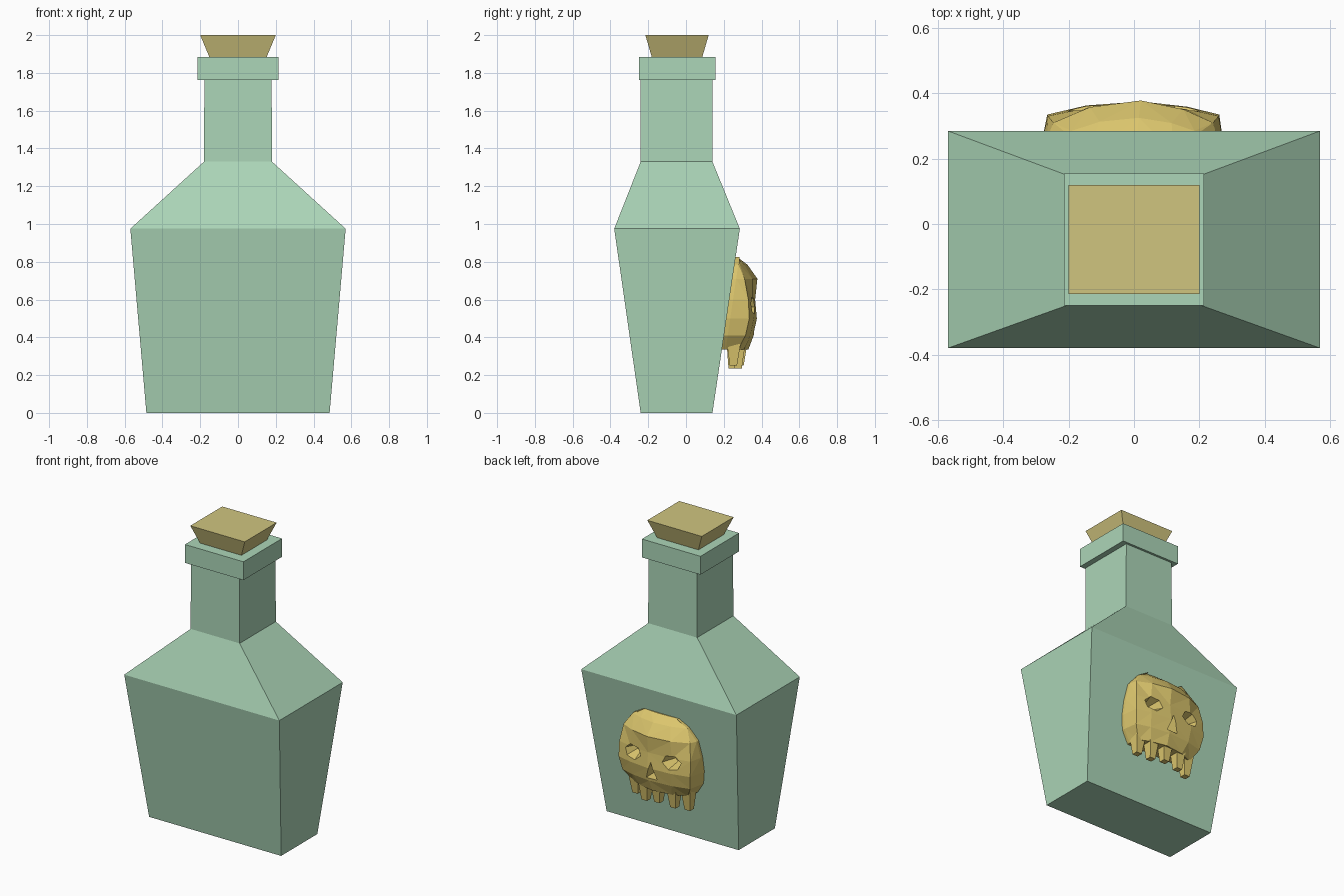
import bpy, bmesh, math
from mathutils import Matrix, Vector

if "Cube" in bpy.data.objects:
    bpy.data.objects.remove(bpy.data.objects["Cube"])


def material(name, rgb):
    m = bpy.data.materials.new(name)
    m.diffuse_color = (*rgb, 1)
    m.use_nodes = True
    m.node_tree.nodes["Principled BSDF"].inputs["Base Color"].default_value = m.diffuse_color
    return m


GLASS = material("pale green glass", (0.413, 0.672, 0.479))
CORK = material("cork", (0.631, 0.558, 0.212))
BONE = material("old gold", (0.72, 0.57, 0.155))


def finish(name, bm, mat):
    bmesh.ops.recalc_face_normals(bm, faces=bm.faces)
    me = bpy.data.meshes.new(name)
    bm.to_mesh(me)
    bm.free()
    me.materials.append(mat)
    ob = bpy.data.objects.new(name, me)
    bpy.context.collection.objects.link(ob)
    return ob


def loft(name, rings, mat):
    """Join closed rings of points, capping both ends."""
    bm = bmesh.new()
    rows = [[bm.verts.new(p) for p in ring] for ring in rings]
    n = len(rows[0])
    for a, b in zip(rows, rows[1:]):
        for i in range(n):
            j = (i + 1) % n
            bm.faces.new((a[i], a[j], b[j], b[i]))
    bm.faces.new(rows[0])
    bm.faces.new(rows[-1])
    return finish(name, bm, mat)


def rect(hx, y0, y1, z):
    return [(-hx, y0, z), (hx, y0, z), (hx, y1, z), (-hx, y1, z)]


# Bottle: body, shoulders, neck and lip in one square-sided loft
loft("bottle", [rect(*r) for r in (
    (0.485, -0.24, 0.14, 0), (0.57, -0.38, 0.285, 0.975),
    (0.18, -0.24, 0.14, 1.33), (0.178, -0.24, 0.14, 1.763),
    (0.215, -0.25, 0.155, 1.763), (0.215, -0.25, 0.155, 1.885))], GLASS)

# Stopper, flaring upward
loft("stopper", [rect(0.15, -0.18, 0.085, 1.88),
                 rect(0.2, -0.215, 0.12, 2.0)], CORK)


def wall(z):
    """Depth of the bottle's back face at height z."""
    return 0.14 + 0.145 * z / 0.975


# Skull relief: faceted half-rings stacked up the back face
def skull_ring(z, w, side, front):
    back = wall(z) - 0.03
    pts = [(-w, back), (-w, wall(z) + 0.02), (-w * 0.93, side),
           (-w * 0.5, side * 0.3 + front * 0.7), (w * 0.1, front),
           (w * 0.6, side * 0.4 + front * 0.6), (w * 0.95, side),
           (w, wall(z) + 0.02), (w, back)]
    return [(x - 0.005, y, z) for x, y in pts]


skull = loft("skull", [skull_ring(*r) for r in (
    (0.335, 0.215, 0.275, 0.33), (0.41, 0.265, 0.315, 0.358),
    (0.50, 0.28, 0.335, 0.375), (0.60, 0.278, 0.33, 0.366),
    (0.71, 0.26, 0.31, 0.378), (0.785, 0.2, 0.285, 0.325),
    (0.826, 0.13, 0.262, 0.27))], BONE)
bm = bmesh.new()
bm.from_mesh(skull.data)
bmesh.ops.triangulate(bm, faces=bm.faces)
bm.to_mesh(skull.data)
bm.free()


# Sockets: tapered cutters pointing into the skull
def socket(name, x, z, rx, rz, y_in, taper, sides, turn):
    def ring(y, s):
        return [(x + rx * s * math.cos(turn + math.tau * i / sides), y,
                 z + rz * s * math.sin(turn + math.tau * i / sides))
                for i in range(sides)]
    cut = loft(name, [ring(y_in, taper), ring(0.42, 1.25)], BONE)
    cut.hide_render = True
    cut.hide_viewport = True
    mod = skull.modifiers.new(name, "BOOLEAN")
    mod.operation = "DIFFERENCE"
    mod.solver = "EXACT"
    mod.object = cut


socket("eye_cutter_right", 0.145, 0.57, 0.075, 0.055, 0.275, 0.4, 6, 0.2)
socket("eye_cutter_left", -0.145, 0.57, 0.075, 0.055, 0.275, 0.4, 6, -0.2)
socket("nose_cutter", 0.0, 0.465, 0.04, 0.065, 0.17, 0.8, 3, math.pi / 2)

# Teeth: tapered pegs hanging along the jaw's curve
for i, (x, y, tip) in enumerate(((0.185, 0.255, 0.25), (0.1, 0.28, 0.235),
                                 (0.0, 0.29, 0.25), (-0.11, 0.28, 0.24),
                                 (-0.195, 0.25, 0.235))):
    def peg(h, z, dy):
        return [(x + sx * h, y + dy + sy * h, z)
                for sx, sy in ((-1, -1), (1, -1), (1, 1), (-1, 1))]
    loft(f"tooth_{i + 1}", [peg(0.02, tip, -0.005), peg(0.035, 0.37, 0.0)], BONE)
